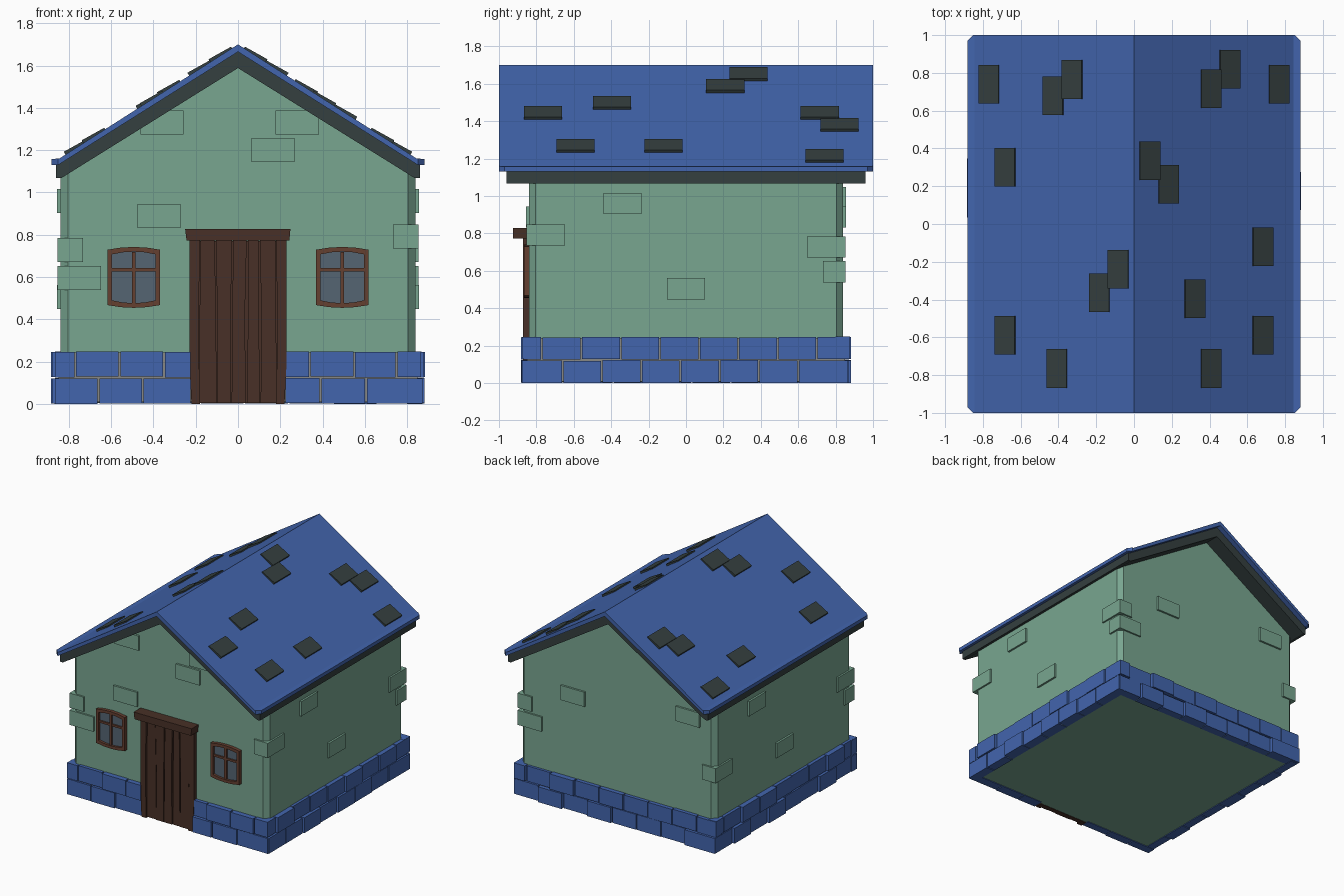
import bpy, bmesh, math, random
from mathutils import Matrix, Vector

if "Cube" in bpy.data.objects:
    bpy.data.objects.remove(bpy.data.objects["Cube"])

random.seed(4)


def material(name, rgb):
    m = bpy.data.materials.new(name)
    m.diffuse_color = (*rgb, 1)
    m.use_nodes = True
    m.node_tree.nodes["Principled BSDF"].inputs["Base Color"].default_value = m.diffuse_color
    return m


GREEN = material("green_plaster", (0.19, 0.38, 0.28))
BLUE = material("blue_stone", (0.055, 0.13, 0.42))
DARK = material("dark_slate", (0.035, 0.05, 0.05))
WOOD = material("dark_wood", (0.065, 0.03, 0.02))
FRAME = material("red_wood", (0.13, 0.05, 0.03))
GLASS = material("glass", (0.09, 0.13, 0.17))
MORTAR = material("mortar", (0.25, 0.25, 0.23))


def finish(bm, name, mat):
    bmesh.ops.recalc_face_normals(bm, faces=bm.faces)
    me = bpy.data.meshes.new(name)
    bm.to_mesh(me)
    bm.free()
    me.materials.append(mat)
    ob = bpy.data.objects.new(name, me)
    bpy.context.collection.objects.link(ob)
    return ob


def box(bm, lo, hi, mat=Matrix()):
    lo, hi = Vector(lo), Vector(hi)
    size = Matrix.Diagonal((*(hi - lo), 1))
    return bmesh.ops.create_cube(bm, size=1, matrix=mat @ Matrix.Translation((lo + hi) / 2) @ size)


def prism(bm, pts, y0, y1):
    """Extrude an x/z profile along y."""
    f = bm.faces.new([bm.verts.new((x, y0, z)) for x, z in pts])
    r = bmesh.ops.extrude_face_region(bm, geom=[f])
    bmesh.ops.translate(bm, verts=[v for v in r["geom"] if isinstance(v, bmesh.types.BMVert)], vec=(0, y1 - y0, 0))


def bevel_corners(bm, min_x, offset):
    """Chamfer the upright edges at the outer corners."""
    edges = [e for e in bm.edges
             if abs(e.verts[0].co.x) > min_x
             and (e.verts[0].co.xy - e.verts[1].co.xy).length < 1e-4]
    bmesh.ops.bevel(bm, geom=edges, offset=offset, segments=1, affect='EDGES')


def mirrored(half):
    """Complete a right-hand profile whose first and last points lie on x = 0."""
    return half + [(-x, z) for x, z in reversed(half[1:-1])]


def side(k):
    """Wall frame: 0 front, 1 right, 2 back, 3 left."""
    return Matrix.Rotation(k * math.pi / 2, 4, 'Z')


# Walls with gables and chamfered corners
bm = bmesh.new()
prism(bm, [(-.84, .006), (.84, .006), (.84, 1.09), (0, 1.62), (-.84, 1.09)], -.84, .84)
bevel_corners(bm, .8, .035)
finish(bm, "walls", GREEN)

# Exposed bricks on the wall faces: (u, z) per side
bm = bmesh.new()
sides = [(-.34, .96), (0, .505)]
bricks = [[(-.36, 1.33), (.28, 1.33), (.165, 1.2), (-.374, .888)], sides,
          [(-.38, .888), (.61, .99)], sides]
for k, spots in enumerate(bricks):
    for u, z in spots:
        box(bm, (u - .102, -.855, z - .057), (u + .102, -.82, z + .057), side(k))
finish(bm, "wall_bricks", GREEN)

# Corner bricks: side signs, height, width along x and y
bm = bmesh.new()
for sx, sy, z, wx, wy in [(1, -1, .792, .12, .205), (-1, -1, .728, .12, .205), (-1, -1, .595, .205, .12),
                          (1, 1, .728, .12, .205), (1, 1, .595, .205, .12), (-1, 1, .595, .12, .205)]:
    cx, cy = sx * (.853 - wx / 2), sy * (.853 - wy / 2)
    box(bm, (cx - wx / 2, cy - wy / 2, z - .057), (cx + wx / 2, cy + wy / 2, z + .057))
finish(bm, "corner_bricks", GREEN)

# Foundation: mortar core and two rows of uneven stones
bm = bmesh.new()
box(bm, (-.85, -.85, .008), (.85, .85, .242))
finish(bm, "foundation_mortar", MORTAR)

bm = bmesh.new()
step = .21
side_rows = [[-.87] + [-.66 + step * i for i in range(7)] + [.87],
             [-.87] + [-.77 + step * i for i in range(8)] + [.87]]
front_rows = [[[-.87, -.66, -.45, -.22], [.22, .39, .605, .87]],
              [[-.87, -.77, -.56, -.35, -.22], [.22, .34, .55, .75, .87]]]
for k in range(4):
    for row in range(2):
        for seams in (front_rows[row] if k == 0 else [side_rows[row]]):
            for a, b in zip(seams, seams[1:]):
                d = random.uniform(.86, .884)
                z = row * .125 + random.uniform(0, .004)
                box(bm, (a + .004, -d, z), (b - .004, -.80, z + .119), side(k))
finish(bm, "foundation_stones", BLUE)

# Roof: dark under-layer and blue covering
bm = bmesh.new()
prism(bm, mirrored([(0, 1.67), (.86, 1.132), (.86, 1.068), (.835, 1.068), (0, 1.588)]), -.96, .96)
finish(bm, "roof_underlay", DARK)

bm = bmesh.new()
prism(bm, mirrored([(0, 1.70), (.845, 1.16), (.882, 1.158), (.882, 1.13), (.85, 1.13), (0, 1.665)]), -1, 1)
bevel_corners(bm, .87, .03)
finish(bm, "roof_cover", BLUE)

# Scattered dark shingles lying on the slopes
bm = bmesh.new()
pitch = math.atan2(.54, .845)
shingles = [(-.765, .74), (-.425, .68), (-.325, .765), (-.68, .30), (-.08, -.24), (-.18, -.365),
            (-.68, -.59), (-.405, -.765), (.405, .715), (.505, .82), (.765, .74), (.08, .335),
            (.18, .21), (.68, -.12), (.32, -.395), (.68, -.59), (.405, -.765)]
for x, y in shingles:
    s = math.copysign(1, x)
    m = Matrix.Translation((x, y, 1.70 - abs(x) * .639)) @ Matrix.Rotation(s * pitch, 4, 'Y')
    # slightly thicker at the lower edge
    m = m @ Matrix.Rotation(-s * .06, 4, 'Y')
    box(bm, (-.061, -.102, -.012), (.061, .102, .012), m)
finish(bm, "roof_shingles", DARK)

# Door: backing, tapered planks, jambs and lintel
bm = bmesh.new()
box(bm, (-.2, -.851, .004), (.2, -.82, .77))
edges = [(-.185, -.18), (-.10, -.108), (-.032, -.026), (.04, .044), (.105, .1), (.185, .18)]
for (a0, a1), (b0, b1) in zip(edges, edges[1:]):
    d = random.uniform(.858, .866)
    mid0, mid1 = a0 + random.uniform(.002, .008), b0 - random.uniform(.002, .008)
    prism(bm, [(a0 + .002, .005), (b0 - .002, .005), (mid1, .4), (b1 - .003, .772),
               (a1 + .003, .772), (mid0, .4)], -d, -.83)
finish(bm, "door_planks", WOOD)

bm = bmesh.new()
for s in (-1, 1):
    prism(bm, [(s * .18, 0), (s * .22, 0), (s * .23, .2), (s * .23, .775), (s * .18, .775), (s * .187, .35)], -.872, -.82)
finish(bm, "door_jambs", WOOD)

bm = bmesh.new()
prism(bm, [(-.243, .772), (.243, .772), (.248, .828), (-.25, .826)], -.925, -.82)
finish(bm, "door_lintel", WOOD)


# Windows: bowed frame ring, crossing bars and glass
def bowed(w, h, bow, cx, cz):
    top = [(t * w, h + bow * (1 - t * t)) for t in (-1, -.5, 0, .5, 1)]
    return [(cx + x, cz + z) for x, z in top] + [(cx + x, cz - z) for x, z in reversed(top)]


for name, cx in (("left", -.493), ("right", .493)):
    cz = .598
    bm = bmesh.new()
    loops = [[bm.verts.new((x, y, z)) for x, z in bowed(w, h, .013, cx, cz)]
             for w, h, y in ((.124, .131, -.83), (.124, .131, -.866), (.102, .109, -.866), (.102, .109, -.83))]
    n = len(loops[0])
    for j in range(4):
        a, b = loops[j], loops[(j + 1) % 4]
        for i in range(n):
            bm.faces.new((a[i], a[(i + 1) % n], b[(i + 1) % n], b[i]))
    box(bm, (cx - .009, -.861, cz - .12), (cx + .009, -.83, cz + .12))
    box(bm, (cx - .105, -.860, .627), (cx + .105, -.83, .643))
    finish(bm, name + "_window_frame", FRAME)
    bm = bmesh.new()
    prism(bm, bowed(.105, .112, .013, cx, cz), -.848, -.83)
    finish(bm, name + "_window_glass", GLASS)
